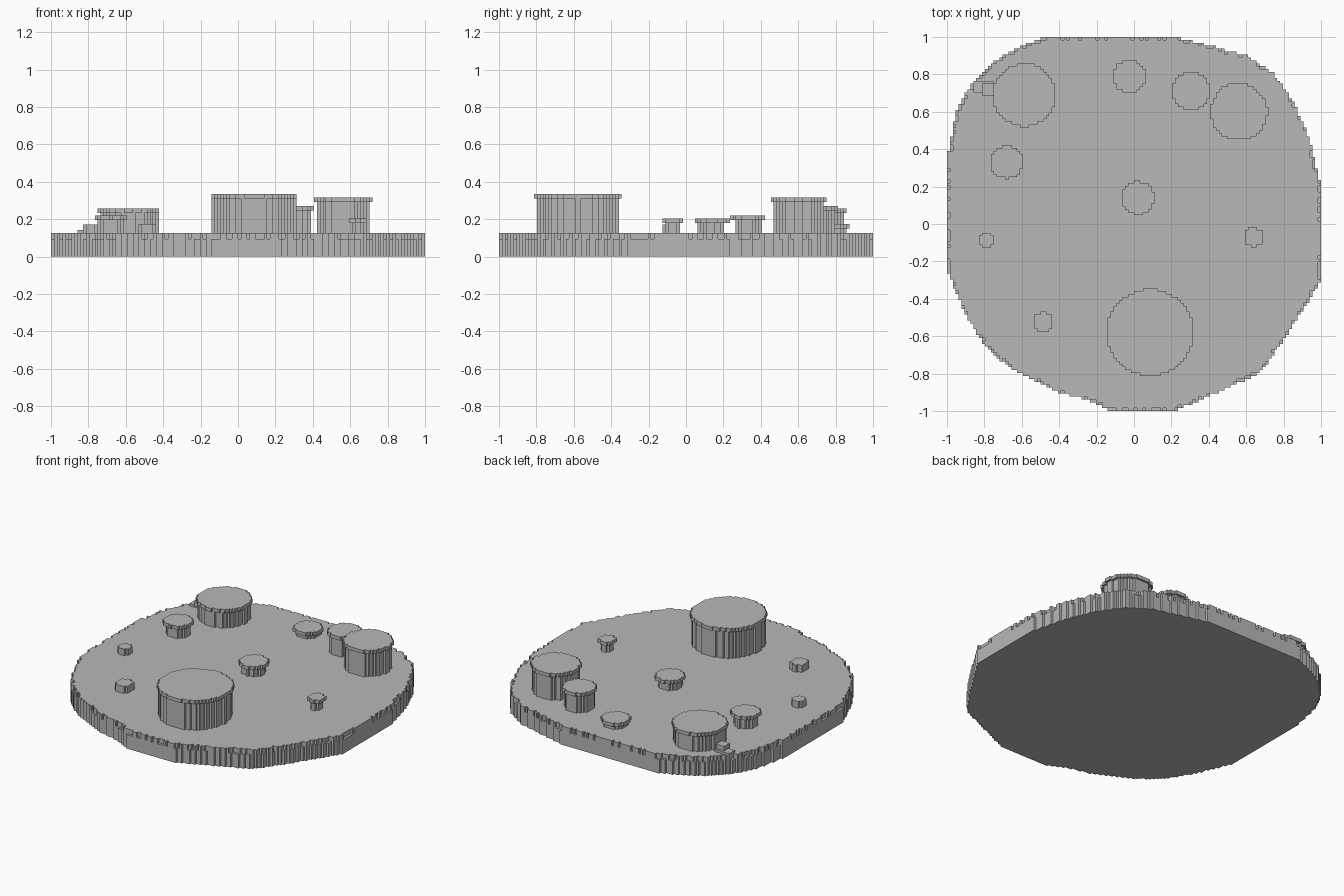
import bpy, bmesh, math, random

if "Cube" in bpy.data.objects:
    bpy.data.objects.remove(bpy.data.objects["Cube"])

random.seed(4)
N = 128                 # grid cells per side
C = 2.0 / N             # cell size

grey = bpy.data.materials.new("stone grey")
grey.diffuse_color = (0.48, 0.48, 0.48, 1)
grey.use_nodes = True
grey.node_tree.nodes["Principled BSDF"].inputs["Base Color"].default_value = grey.diffuse_color


def cells(inside):
    """Grid cells whose centre satisfies the test."""
    return {(i, j) for i in range(N) for j in range(N)
            if inside(-1 + (i + .5) * C, -1 + (j + .5) * C)}


def build(name, layers):
    """Stepped solid made of stacked (cells, z0, z1) layers."""
    bm = bmesh.new()
    for mask, z0, z1 in layers:
        verts = {}

        def v(i, j, z):
            if (i, j, z) not in verts:
                verts[i, j, z] = bm.verts.new((-1 + i * C, -1 + j * C, z))
            return verts[i, j, z]

        for i, j in mask:
            q = [(i, j), (i + 1, j), (i + 1, j + 1), (i, j + 1)]
            bm.faces.new([v(a, b, z1) for a, b in q])
            bm.faces.new([v(a, b, z0) for a, b in reversed(q)])
            for k, n in enumerate([(i, j - 1), (i + 1, j), (i, j + 1), (i - 1, j)]):
                if n not in mask:
                    a, b = q[k], q[(k + 1) % 4]
                    bm.faces.new([v(*a, z0), v(*b, z0), v(*b, z1), v(*a, z1)])
    bmesh.ops.dissolve_limit(bm, angle_limit=0.01, verts=bm.verts[:], edges=bm.edges[:])
    me = bpy.data.meshes.new(name)
    bm.to_mesh(me)
    bm.free()
    me.materials.append(grey)
    ob = bpy.data.objects.new(name, me)
    bpy.context.collection.objects.link(ob)
    return ob


# rounded irregular slab outline
OUT = [(-.48, 1), (.22, 1), (.4, .955), (.6, .9), (.75, .8), (.85, .66), (.92, .5),
       (.965, .35), (1, .2), (1, -.3), (.92, -.43), (.8, -.62), (.67, -.8), (.4, -.92),
       (.22, -1), (-.12, -1), (-.25, -.94), (-.4, -.9), (-.65, -.78), (-.8, -.65),
       (-.9, -.48), (-1, -.25), (-1, .35), (-.95, .6), (-.87, .75), (-.75, .87), (-.6, .95)]


def in_outline(x, y):
    hit = False
    for (x1, y1), (x2, y2) in zip(OUT, OUT[1:] + OUT[:1]):
        if (y1 > y) != (y2 > y) and x < x1 + (y - y1) * (x2 - x1) / (y2 - y1):
            hit = not hit
    return hit


# base slab with a chipped upper rim
full = cells(in_outline)
rim = {(i, j) for i, j in full
       if not {(i - 1, j), (i + 1, j), (i, j - 1), (i, j + 1)} <= full}
chips = {c for c in sorted(rim) if random.random() < .4}
build("base_slab", [(full, 0, .094), (full - chips, .094, .127)])

# small raised patch on the rim
build("rim_patch", [(cells(lambda x, y: -.86 < x < -.75 and .70 < y < .76), .127, .142),
                    (cells(lambda x, y: -.82 < x < -.75 and .69 < y < .75), .142, .172)])

# round posts: x, y, cap radius, top height, overhang of the cap
POSTS = [(.085, -.58, .232, .335, .012), (.56, .60, .152, .315, .014),
         (.305, .71, .102, .27, .014), (-.585, .69, .168, .258, .012),
         (-.025, .79, .088, .175, .016), (-.68, .33, .088, .22, .018),
         (.02, .14, .088, .205, .018), (.64, -.07, .052, .205, .016),
         (-.79, -.085, .042, .172, 0), (-.485, -.525, .052, .175, 0)]
for n, (px, py, r, top, over) in enumerate(POSTS):
    def disc(rad):
        return cells(lambda x, y: math.hypot(x - px, y - py) < rad)
    cap = top - .024
    build(f"round_post_{n + 1}", [(disc(r - over), .12, cap), (disc(r), cap, top)])
